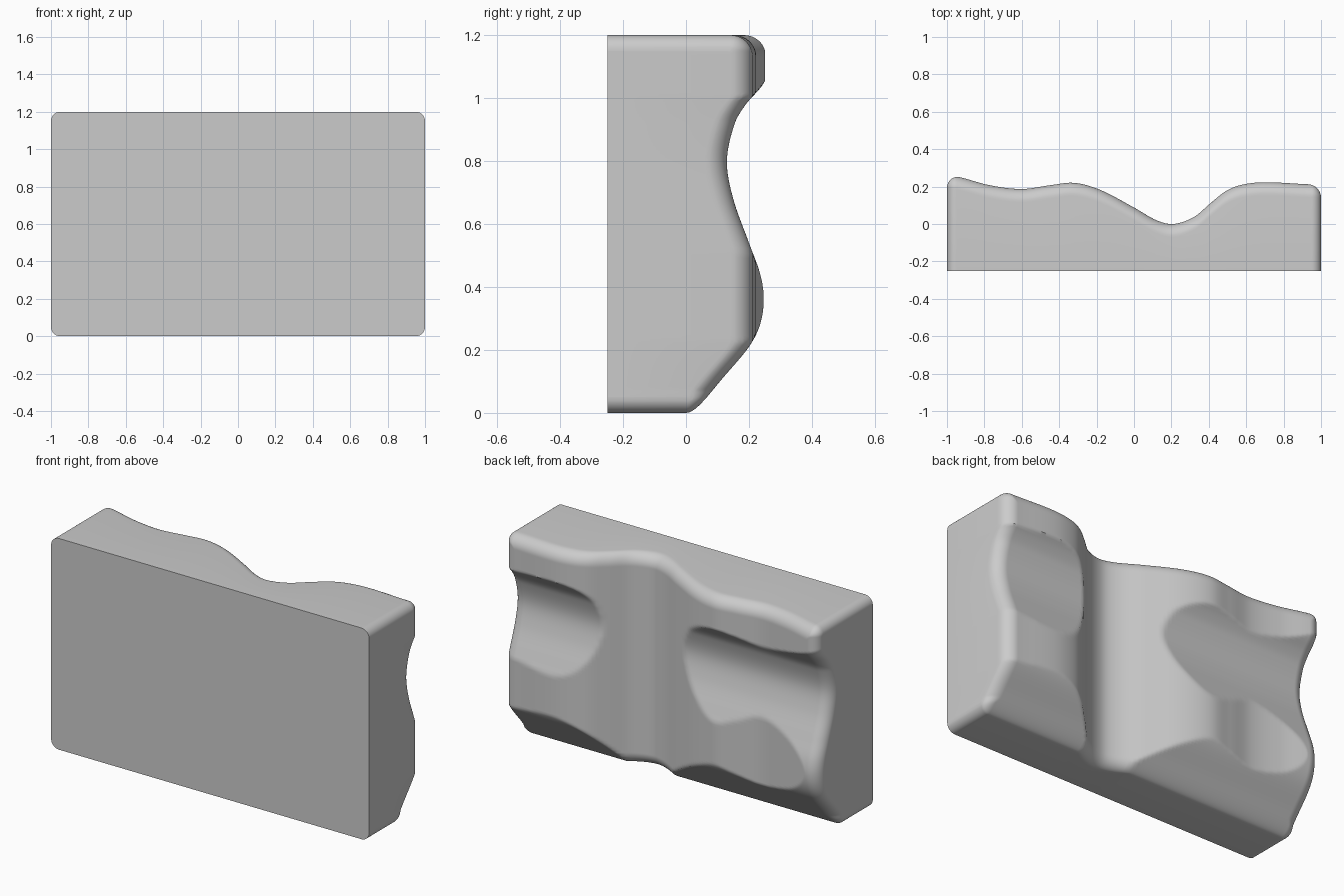
import bpy, bmesh, math

if "Cube" in bpy.data.objects:
    bpy.data.objects.remove(bpy.data.objects["Cube"], do_unlink=True)

HEIGHT, BACKING, CORNER, ROUND = 1.2, -0.25, 0.05, 0.07
COLS, ROWS = 200, 140

# Depth of the relief across the width and up the height
across = [(-1, .262), (-.93, .25), (-.77, .207), (-.6, .187), (-.45, .207), (-.32, .22),
          (-.18, .182), (0, .088), (.12, .02), (.21, 0), (.32, .037), (.41, .112),
          (.49, .175), (.57, .208), (.69, .223), (.92, .213), (1, .21)]
upward = [(0, .026), (.1, .108), (.21, .2), (.28, .235), (.36, .247), (.44, .236),
          (.54, .2), (.68, .15), (.8, .13), (.92, .155), (.98, .19), (1.04, .242),
          (1.1, .27), (1.2, .27)]


def smooth_curve(points):
    """Return a smooth function through the points."""
    n = len(points)
    slopes = []
    for i in range(n):
        a, b = points[max(i - 1, 0)], points[min(i + 1, n - 1)]
        slopes.append((b[1] - a[1]) / (b[0] - a[0]))

    def value(x):
        i = 0
        while i < n - 2 and x > points[i + 1][0]:
            i += 1
        (xa, ya), (xb, yb) = points[i], points[i + 1]
        w = xb - xa
        t = (x - xa) / w
        s = 1 - t
        return (ya * s * s * (1 + 2 * t) + slopes[i] * w * t * s * s
                + yb * t * t * (3 - 2 * t) - slopes[i + 1] * w * t * t * s)
    return value


def rim_distance(x, z):
    """Distance inward from the rounded rectangular outline."""
    qx = abs(x) - 1 + CORNER
    qz = abs(z - HEIGHT / 2) - HEIGHT / 2 + CORNER
    outside = math.hypot(max(qx, 0), max(qz, 0))
    return max(0, CORNER - outside - min(max(qx, qz), 0))


def rim_drop(d, r):
    """How far a rounded edge falls at distance d from the rim."""
    return r - math.sqrt(r * r - (r - d) ** 2) if d < r else 0


def spread(i, n):
    """Parameter from 0 to 1, closer together near both ends."""
    t = i / n
    return t - 0.85 * math.sin(2 * math.pi * t) / (2 * math.pi)


f, g = smooth_curve(across), smooth_curve(upward)


def depth(x, z):
    d = rim_distance(x, z)
    slope_round = 0.026 + (ROUND - 0.026) * min(z / ROUND, 1)
    return min(f(x) - rim_drop(d, ROUND), g(z) - rim_drop(d, slope_round))


# Contoured back surface
bm = bmesh.new()
grid = []
for i in range(COLS + 1):
    x = 2 * spread(i, COLS) - 1
    c = max(0, abs(x) - 1 + CORNER)
    inset = CORNER - math.sqrt(max(0, CORNER ** 2 - c * c))
    column = []
    for j in range(ROWS + 1):
        z = inset + spread(j, ROWS) * (HEIGHT - 2 * inset)
        column.append(bm.verts.new((x, depth(x, z), z)))
    grid.append(column)
for a, b in zip(grid, grid[1:]):
    for j in range(ROWS):
        bm.faces.new((a[j], a[j + 1], b[j + 1], b[j]))

# Straight walls and flat front
rim = [e for e in bm.edges if e.is_boundary]
walls = bmesh.ops.extrude_edge_only(bm, edges=rim)["geom"]
for v in walls:
    if isinstance(v, bmesh.types.BMVert):
        v.co.y = BACKING
bmesh.ops.holes_fill(bm, edges=[e for e in bm.edges if e.is_boundary], sides=0)
bmesh.ops.recalc_face_normals(bm, faces=bm.faces)

mesh = bpy.data.meshes.new("contoured_block")
bm.to_mesh(mesh)
bm.free()
block = bpy.data.objects.new("contoured_block", mesh)
bpy.context.collection.objects.link(block)

# Plain grey material
grey = bpy.data.materials.new("light_grey")
grey.use_nodes = True
colour = (0.6, 0.6, 0.6, 1)
grey.diffuse_color = colour
grey.node_tree.nodes["Principled BSDF"].inputs["Base Color"].default_value = colour
mesh.materials.append(grey)

bpy.context.view_layer.objects.active = block
block.select_set(True)
bpy.ops.object.shade_smooth_by_angle(angle=math.radians(40))
